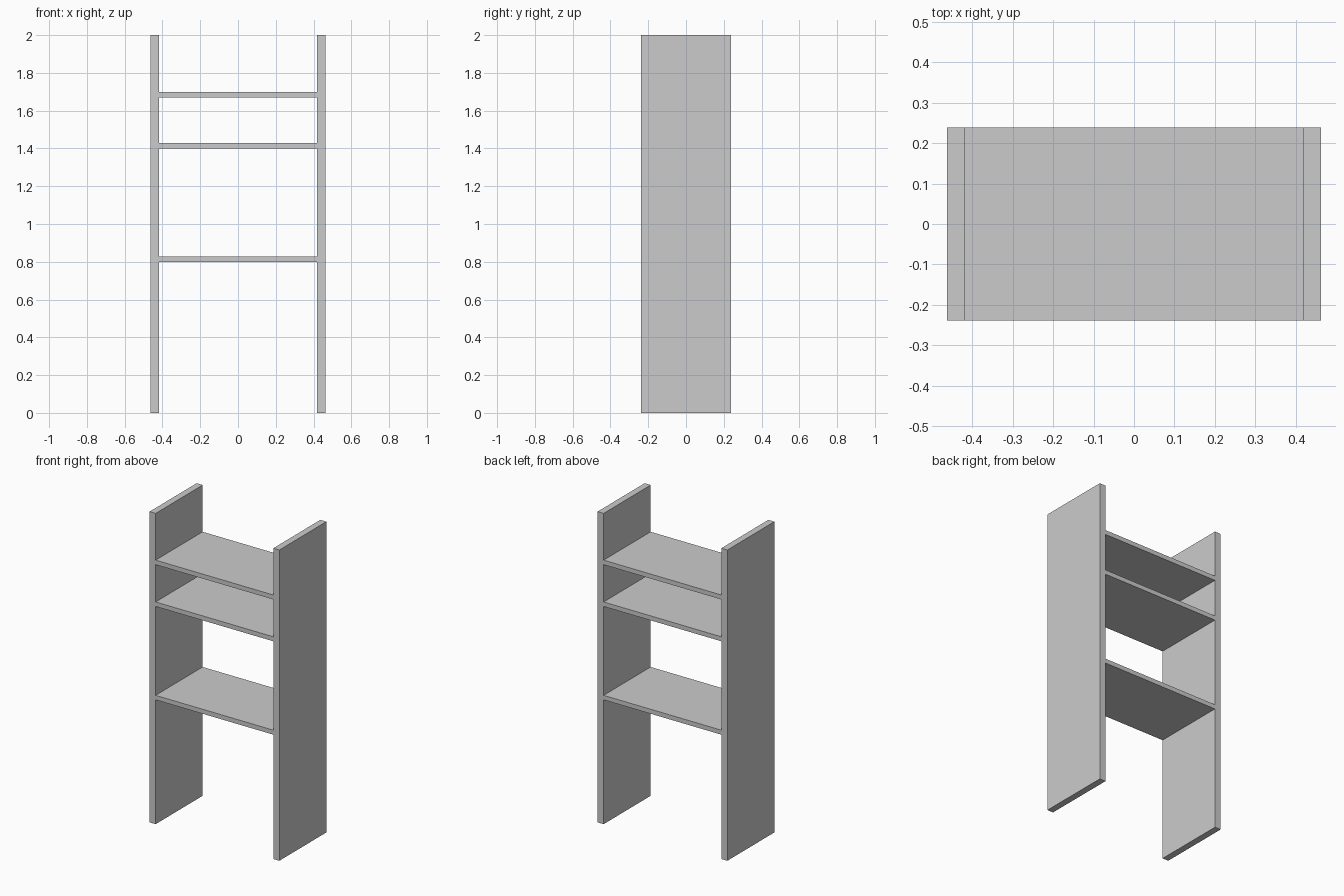
import bpy

if "Cube" in bpy.data.objects:
    bpy.data.objects.remove(bpy.data.objects["Cube"])

HALF_WIDTH, INNER, HALF_DEPTH, HEIGHT = 0.462, 0.419, 0.239, 2.0
SHELF_THICKNESS = 0.029


def box(name, low, high):
    bpy.ops.mesh.primitive_cube_add(
        size=1, location=[(a + b) / 2 for a, b in zip(low, high)])
    obj = bpy.context.object
    obj.name = name
    obj.scale = [b - a for a, b in zip(low, high)]
    bpy.ops.object.transform_apply(location=True, rotation=False, scale=True)
    return obj


# Side panels, mirrored across x = 0
panels = box("side_panels", (INNER, -HALF_DEPTH, 0), (HALF_WIDTH, HALF_DEPTH, HEIGHT))
panels.modifiers.new("mirror", 'MIRROR')

# Shelves between the panels, placed by their undersides
for name, z in (("lower_shelf", 0.80), ("middle_shelf", 1.401), ("upper_shelf", 1.67)):
    box(name, (-INNER, -HALF_DEPTH, z), (INNER, HALF_DEPTH, z + SHELF_THICKNESS))
